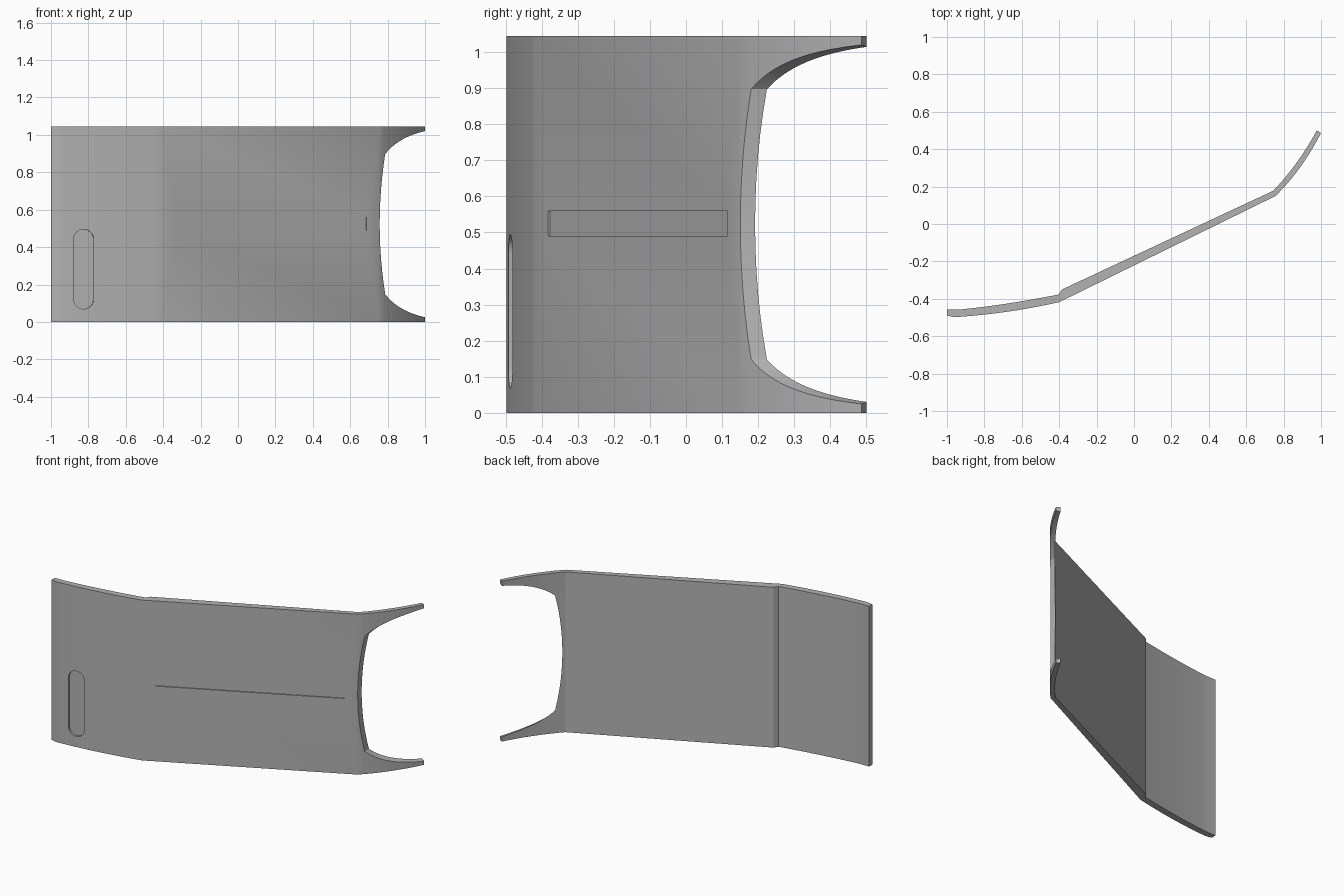
import bpy, bmesh, math
from mathutils import Matrix, Vector

cube = bpy.data.objects.get("Cube")
if cube:
    bpy.data.objects.remove(cube, do_unlink=True)

HEIGHT = 1.045
MID = HEIGHT / 2

grey = bpy.data.materials.new("plain grey")
grey.use_nodes = True
COLOUR = (0.45, 0.45, 0.45, 1)
grey.diffuse_color = COLOUR
grey.node_tree.nodes["Principled BSDF"].inputs["Base Color"].default_value = COLOUR


def bend(a, b, c, n=12):
    """Points on a quadratic curve from a to c, pulled towards b."""
    a, b, c = Vector(a), Vector(b), Vector(c)
    return [a * (1 - t) ** 2 + b * 2 * t * (1 - t) + c * t * t
            for t in (i / n for i in range(n + 1))]


def prism(name, outline, low, high, matrix=Matrix()):
    """Extrude a flat outline from low to high along its local z."""
    bm = bmesh.new()
    face = bm.faces.new([bm.verts.new((p[0], p[1], low)) for p in outline])
    ext = bmesh.ops.extrude_face_region(bm, geom=[face])["geom"]
    top = [v for v in ext if isinstance(v, bmesh.types.BMVert)]
    bmesh.ops.translate(bm, verts=top, vec=(0, 0, high - low))
    bmesh.ops.transform(bm, matrix=matrix, verts=bm.verts)
    bmesh.ops.recalc_face_normals(bm, faces=bm.faces)
    mesh = bpy.data.meshes.new(name)
    bm.to_mesh(mesh)
    bm.free()
    mesh.materials.append(grey)
    obj = bpy.data.objects.new(name, mesh)
    bpy.context.collection.objects.link(obj)
    return obj


# Bent panel: front side left to right, then back side right to left
front = ([(-1, -0.49)] + bend((-0.96, -0.498), (-0.69, -0.482), (-0.4, -0.418))
         + bend((0.757, 0.15), (0.9, 0.29), (1, 0.487)))
back = (bend((0.977, 0.5), (0.88, 0.32), (0.745, 0.178))
        + [(-0.385, -0.35)]
        + bend((-0.402, -0.377), (-0.7, -0.435), (-0.93, -0.457)) + [(-1, -0.457)])
panel = prism("bent_panel", front + back, 0, HEIGHT)

upright = Matrix.Rotation(math.pi / 2, 4, 'X')


def on_front(x, y, z, slope):
    return Matrix.Translation((x, y, z)) @ Matrix.Rotation(slope, 4, 'Z') @ upright


# Open end between the two prongs
lower = bend((1.0, 0.025), (0.86, 0.055), (0.787, 0.148))
edge = bend((0.787, 0.148), (0.728, MID), (0.787, HEIGHT - 0.148))
upper = [(p[0], HEIGHT - p[1]) for p in reversed(lower)]
outline = [(1.2, 0.025)] + lower + edge[1:-1] + upper + [(1.2, HEIGHT - 0.025)]
opening = prism("end_opening_cutter", outline, -0.8, 0.2, upright)

# Rounded finger slot
R, HALF = 0.054, 0.159
caps = [(R * math.cos(a), R * math.sin(a) + (HALF if i < 13 else -HALF))
        for i, a in enumerate([math.pi * k / 12 for k in range(13)]
                              + [math.pi + math.pi * k / 12 for k in range(13)])]
slot = prism("finger_slot_cutter", caps, -0.014, 0.05,
             on_front(-0.825, -0.487, 0.282, math.atan(0.09)))

# Long shallow groove
slope = math.atan2(0.568, 1.157)
L, W = 0.565, 0.035
groove = prism("long_groove_cutter", [(-L, -W), (L, -W), (L, W), (-L, W)],
               -0.007, 0.05, on_front(0.18, -0.134, 0.525, slope))

for cutter in (opening, slot, groove):
    mod = panel.modifiers.new(cutter.name, 'BOOLEAN')
    mod.operation = 'DIFFERENCE'
    mod.solver = 'EXACT'
    mod.object = cutter

# Bake the cuts, then remove the cutters
bpy.context.view_layer.objects.active = panel
panel.select_set(True)
for mod in list(panel.modifiers):
    bpy.ops.object.modifier_apply(modifier=mod.name)
for cutter in (opening, slot, groove):
    bpy.data.objects.remove(cutter, do_unlink=True)
bpy.ops.object.shade_smooth_by_angle(angle=math.radians(20))
